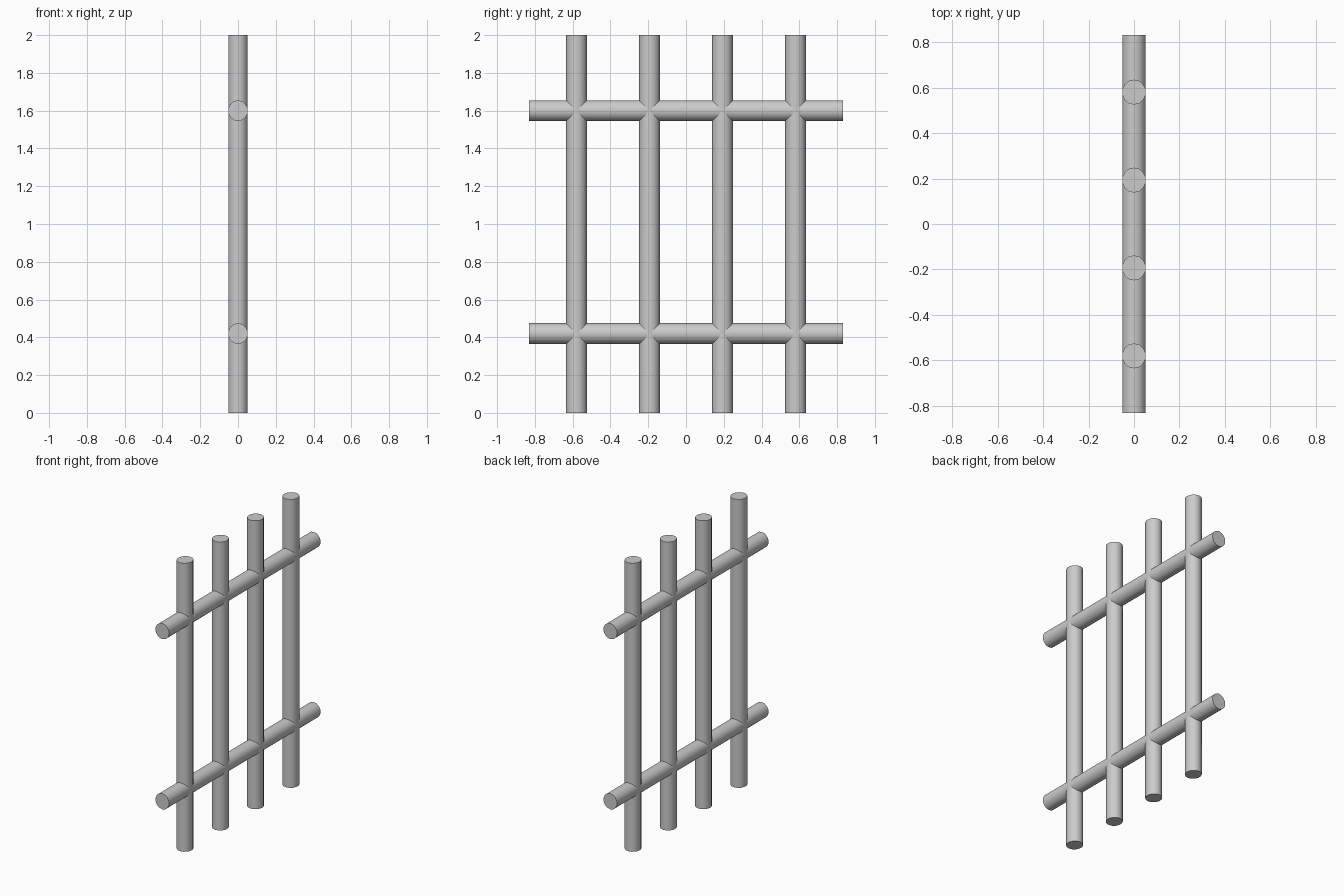
import bpy
from math import pi

if "Cube" in bpy.data.objects:
    bpy.data.objects.remove(bpy.data.objects["Cube"])

SIDES = 14
RX, RW = 0.051, 0.055  # bar half-depth (x) and half-width


def bar(name, length, loc, horizontal=False):
    bpy.ops.mesh.primitive_cylinder_add(vertices=SIDES, radius=1, depth=length)
    o = bpy.context.object
    o.name = name
    for v in o.data.vertices:
        x, y, z = v.co
        k = RX / 0.975  # flat facets face +x and -x
        v.co = (x * k, z, y * RW) if horizontal else (x * k, y * RW, z)
    if horizontal:
        o.data.flip_normals()
    o.location = loc
    bpy.ops.object.shade_smooth_by_angle(angle=pi / 5)
    return o


# Upright bars
for i, y in enumerate((-0.58, -0.193, 0.193, 0.58)):
    bar(f"upright_bar_{i + 1}", 2.0, (0, y, 1.0))

# Cross rails
for name, z in (("lower_rail", 0.42), ("upper_rail", 1.60)):
    bar(name, 1.66, (0, 0, z), horizontal=True)
